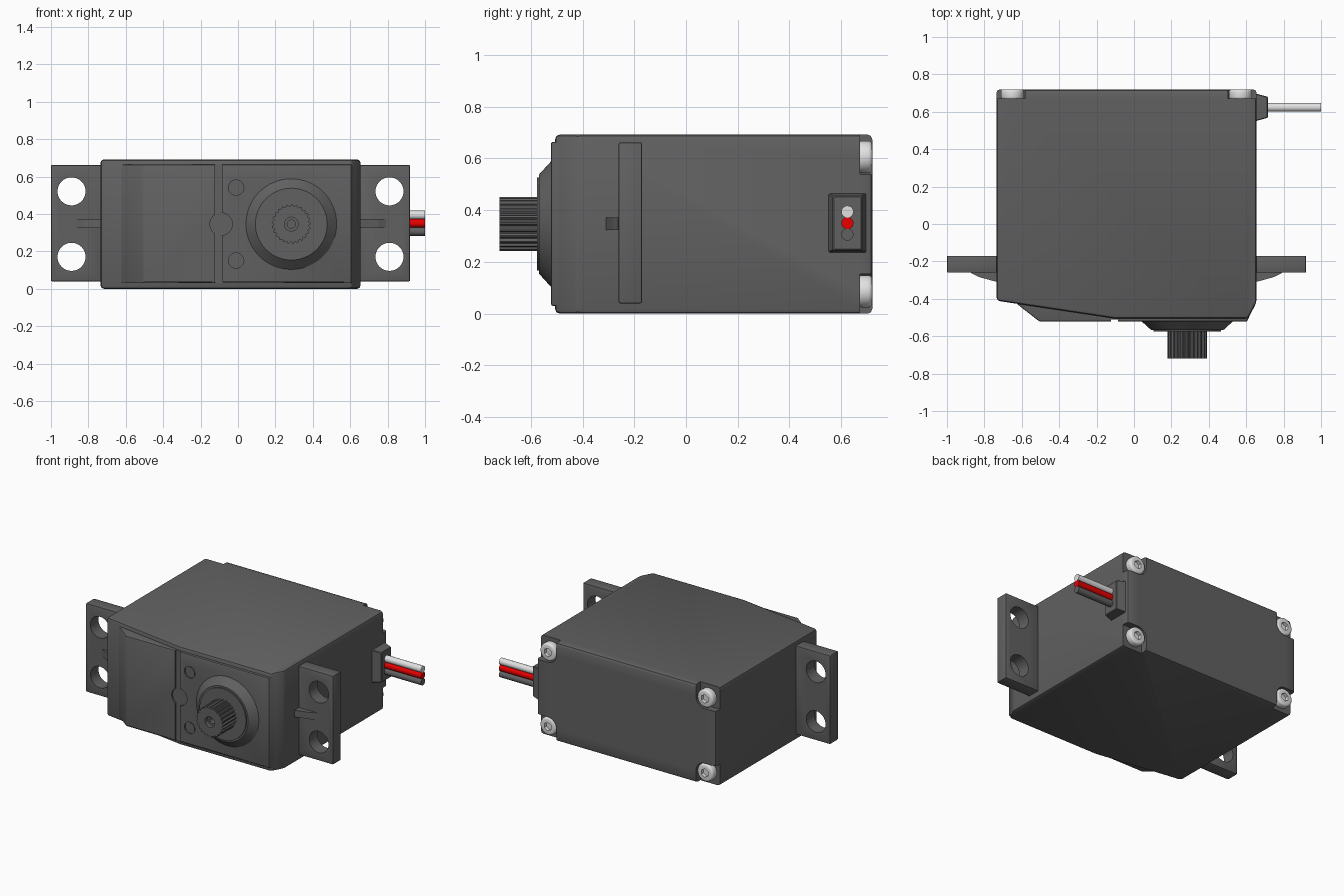
import bpy
import bmesh
import math
from mathutils import Matrix, Vector

cube = bpy.data.objects.get("Cube")
if cube:
    bpy.data.objects.remove(cube, do_unlink=True)

MID_X, MID_Z = -0.04, 0.346      # centre of the case
SHAFT_X = 0.285


def material(name, colour, metallic=0.0):
    m = bpy.data.materials.new(name)
    m.use_nodes = True
    rgba = (*colour, 1)
    m.diffuse_color = rgba
    m.node_tree.nodes["Principled BSDF"].inputs["Base Color"].default_value = rgba
    return m


GREY = material("dark grey plastic", (0.12, 0.12, 0.12))
STEEL = material("pale steel", (0.75, 0.75, 0.75))
RED = material("red wire", (0.85, 0.0, 0.0))


def make(name, bm, mat):
    bmesh.ops.recalc_face_normals(bm, faces=bm.faces)
    mesh = bpy.data.meshes.new(name)
    bm.to_mesh(mesh)
    bm.free()
    mesh.materials.append(mat)
    ob = bpy.data.objects.new(name, mesh)
    bpy.context.collection.objects.link(ob)
    return ob


def bake(ob):
    """Replace the mesh by its modified form."""
    graph = bpy.context.evaluated_depsgraph_get()
    mesh = bpy.data.meshes.new_from_object(ob.evaluated_get(graph))
    ob.modifiers.clear()
    ob.data = mesh


def bevel(ob, width, segments=2):
    mod = ob.modifiers.new("bevel", "BEVEL")
    mod.width, mod.segments = width, segments
    mod.limit_method, mod.angle_limit = "ANGLE", math.radians(25)
    bake(ob)
    return ob


def cut(ob, cutters):
    for c in cutters:
        mod = ob.modifiers.new("cut", "BOOLEAN")
        mod.operation, mod.solver, mod.object = "DIFFERENCE", "EXACT", c
        bake(ob)
        bpy.data.objects.remove(c, do_unlink=True)


def smooth(ob, degrees=28):
    ob.data.polygons.foreach_set("use_smooth", [True] * len(ob.data.polygons))
    ob.data.set_sharp_from_angle(angle=math.radians(degrees))


def prism(name, points, z0, z1, mat=GREY):
    """Extrude an outline in x and y upwards."""
    bm = bmesh.new()
    face = bm.faces.new([bm.verts.new((x, y, z0)) for x, y in points])
    out = bmesh.ops.extrude_face_region(bm, geom=[face])["geom"]
    bmesh.ops.translate(bm, vec=(0, 0, z1 - z0),
                        verts=[v for v in out if isinstance(v, bmesh.types.BMVert)])
    return make(name, bm, mat)


def box(name, x0, x1, y0, y1, z0, z1):
    return prism(name, [(x0, y0), (x1, y0), (x1, y1), (x0, y1)], z0, z1)


def rod(name, start, end, r0, r1=None, sides=32, mat=GREY):
    """Cylinder or cone between two points."""
    a, b = Vector(start), Vector(end)
    bm = bmesh.new()
    turn = (b - a).to_track_quat("Z", "Y").to_matrix().to_4x4()
    bmesh.ops.create_cone(bm, cap_ends=True, segments=sides, radius1=r0,
                          radius2=r0 if r1 is None else r1, depth=(b - a).length,
                          matrix=Matrix.Translation((a + b) / 2) @ turn)
    return make(name, bm, mat)


def along_y(name, x, z, y0, y1, r0, r1=None, **kw):
    return rod(name, (x, y0, z), (x, y1, z), r0, r1, **kw)


corners = [(sx, sz) for sx in (-1, 1) for sz in (-1, 1)]

# Case, with a sloping front and an open pocket at each rear corner
case = prism("case", [(-0.735, -0.41), (-0.1, -0.506), (0.61, -0.506),
                      (0.655, -0.42), (0.655, 0.72), (-0.735, 0.72)], 0, 0.692)
bevel(case, 0.018)
pockets = []
for sx, sz in corners:
    xs = sorted(MID_X + sx * d for d in (0.54, 0.9))
    zs = sorted(MID_Z + sz * d for d in (0.193, 0.5))
    pockets.append(bevel(box("pocket", *xs, 0.672, 0.9, *zs), 0.04, 4))
    # square the pocket floor again below the rounded edges
    for v in pockets[-1].data.vertices:
        if v.co.y < 0.72:
            v.co.y = 0.672
for p in pockets:
    bpy.data.objects.remove(p, do_unlink=True)
pockets = []
for sx, sz in corners:
    x, z = MID_X + sx * 0.61, MID_Z + sz * 0.26
    pockets.append(along_y("pocket", x, z, 0.672, 0.8, 0.068))
    xs = sorted((x, x + sx * 0.3))
    zs = sorted((z - sz * 0.068, z + sz * 0.3))
    pockets.append(box("pocket", *xs, 0.672, 0.8, *zs))
    xs = sorted((x - sx * 0.068, x + sx * 0.3))
    zs = sorted((z, z + sz * 0.3))
    pockets.append(box("pocket", *xs, 0.672, 0.8, *zs))
cut(case, pockets)
smooth(case)

# Raised front cover with a groove, a round notch and two pin holes
cover = prism("front_cover", [(-0.625, -0.4), (-0.625, -0.428), (-0.505, -0.522),
                              (0.605, -0.522), (0.643, -0.43), (0.643, -0.4)], 0.03, 0.664)
bevel(cover, 0.008)
cut(cover, [box("groove", -0.123, -0.085, -0.6, -0.511, 0.0, 0.7),
            along_y("notch", -0.09, MID_Z, -0.6, -0.511, 0.06)]
    + [along_y("pin_hole", -0.01, MID_Z + s * 0.195, -0.6, -0.512, 0.041) for s in (-1, 1)])
smooth(cover)
for s in (-1, 1):
    smooth(along_y("pin", -0.01, MID_Z + s * 0.195, -0.5, -0.517, 0.034))

# Output boss
boss = along_y("boss", SHAFT_X, MID_Z, -0.515, -0.568, 0.25, 0.192, sides=64)
smooth(boss, 20)
smooth(along_y("boss_rim", SHAFT_X, MID_Z, -0.56, -0.576, 0.18, sides=64))

# Splined output shaft with a screw hole
TEETH = 25
bm = bmesh.new()
ring = []
for i in range(TEETH * 4):
    r = 0.105 if i % 4 < 2 else 0.096
    a = math.tau * i / (TEETH * 4)
    ring.append(bm.verts.new((SHAFT_X + r * math.cos(a), -0.57, MID_Z + r * math.sin(a))))
out = bmesh.ops.extrude_face_region(bm, geom=[bm.faces.new(ring)])["geom"]
bmesh.ops.translate(bm, vec=(0, -0.15, 0),
                    verts=[v for v in out if isinstance(v, bmesh.types.BMVert)])
shaft = make("splined_shaft", bm, GREY)
cut(shaft, [along_y("hole", SHAFT_X, MID_Z, -0.8, -0.69, 0.037),
            along_y("hole", SHAFT_X, MID_Z, -0.8, -0.62, 0.022)])

# Mounting ears with two holes and a strengthening rib each
for s, side in ((-1, "right"), (1, "left")):
    xs = sorted(MID_X + s * d for d in (0.68, 0.96))
    ear = bevel(box(side + "_ear", *xs, -0.26, -0.17, 0.04, 0.662), 0.006)
    cut(ear, [along_y("hole", MID_X + s * 0.85, MID_Z + t * 0.175, -0.4, 0, 0.075, sides=40)
              for t in (-1, 1)])
    smooth(ear)
    outline = [(0.68, -0.25), (0.68, -0.31), (0.7, -0.308), (0.79, -0.283),
               (0.832, -0.262), (0.832, -0.25)]
    prism(side + "_rib", [(MID_X + s * d, y) for d, y in outline], 0.324, 0.372)

# Rear screws: domed heads with a six-sided socket
for sx, sz in corners:
    x, z = MID_X + sx * 0.61, MID_Z + sz * 0.26
    screw = along_y("rear_screw", x, z, 0.665, 0.72, 0.062, mat=STEEL)
    bevel(screw, 0.014, 3)
    cut(screw, [along_y("socket", x, z, 0.695, 0.8, 0.03, sides=6)])
    smooth(screw, 40)

# Tapered cable grommet
bm = bmesh.new()
bmesh.ops.create_cube(bm, size=1)
for v in bm.verts:
    outer = v.co.x > 0
    half_y, half_z = (0.056, 0.105) if outer else (0.075, 0.116)
    v.co = (0.716 if outer else 0.645,
            0.624 + math.copysign(half_y, v.co.y),
            0.35 + math.copysign(half_z, v.co.z))
bevel(make("cable_grommet", bm, GREY), 0.004, 1)

# Three wires
for name, z, mat in (("white_wire", 0.394, STEEL), ("red_wire", 0.35, RED),
                     ("dark_wire", 0.306, GREY)):
    smooth(rod(name, (0.7, 0.624, z), (1.0, 0.624, z), 0.0235, sides=20, mat=mat))
